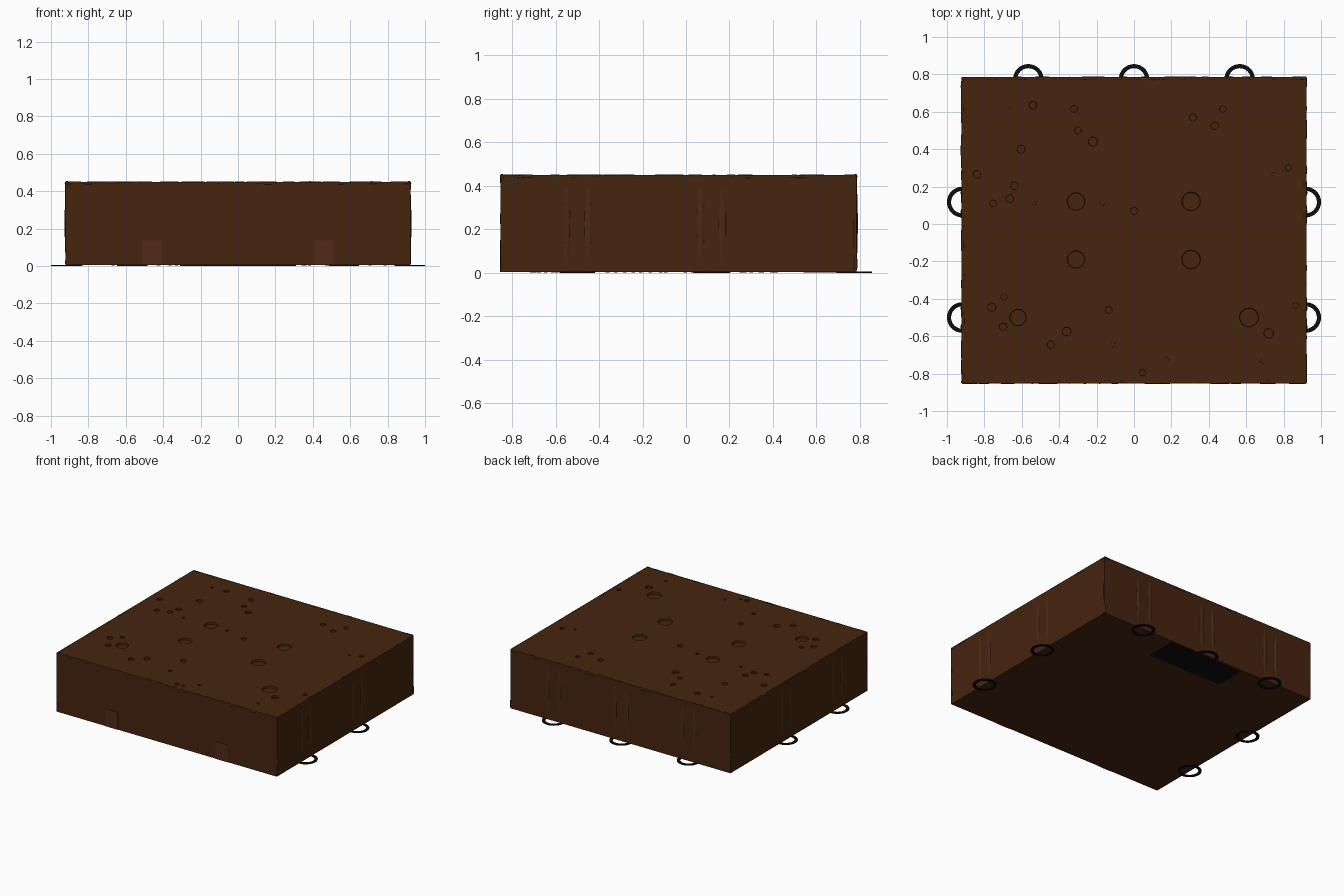
import bpy, bmesh, math, random
from mathutils import Matrix, Vector

if "Cube" in bpy.data.objects:
    bpy.data.objects.remove(bpy.data.objects["Cube"])

random.seed(4)
X, YF, YB, Z0, H = 0.922, -0.855, 0.785, 0.004, 0.45


def material(name, rgb):
    m = bpy.data.materials.new(name)
    m.diffuse_color = (*rgb, 1)
    m.use_nodes = True
    m.node_tree.nodes["Principled BSDF"].inputs["Base Color"].default_value = m.diffuse_color
    return m


BROWN = material("earth brown", (0.061, 0.018, 0.0048))
FOLD = material("warm brown", (0.068, 0.022, 0.007))
RUST = material("rust brown", (0.085, 0.022, 0.009))
BLACK = material("black", (0.004, 0.004, 0.005))


def finish(bm, name, mat, smooth=False):
    bmesh.ops.recalc_face_normals(bm, faces=bm.faces)
    me = bpy.data.meshes.new(name)
    for f in bm.faces:
        f.smooth = smooth
    bm.to_mesh(me)
    bm.free()
    me.materials.append(mat)
    ob = bpy.data.objects.new(name, me)
    bpy.context.collection.objects.link(ob)
    return ob


def box(name, lo, hi, mat):
    bm = bmesh.new()
    c = [(a + b) / 2 for a, b in zip(lo, hi)]
    s = [b - a for a, b in zip(lo, hi)]
    bmesh.ops.create_cube(bm, size=1, matrix=Matrix.Translation(c) @ Matrix.Diagonal((*s, 1)))
    return finish(bm, name, mat)


# main block
block = box("block", (-X, YF + 0.003, Z0), (X, YB, H), BROWN)

# round shallow pits in the top: x, y, radius
pits = [(-0.31, 0.12, .05), (0.305, 0.12, .053), (-0.31, -0.19, .05), (0.305, -0.19, .053),
        (-0.62, -0.5, .047), (0.615, -0.5, .054), (-0.54, .635, .022), (-0.32, .615, .019),
        (-0.22, .44, .026), (-0.605, .4, .023), (-0.84, .265, .022), (-0.755, .11, .019),
        (-0.665, .135, .022), (-0.64, .205, .022), (-0.3, .5, .02), (0.475, .615, .018),
        (0.315, .57, .021), (0.43, .525, .021), (0.825, .3, .018), (0.745, .265, .01),
        (-0.695, -.39, .018), (-0.76, -.445, .023), (-0.7, -.55, .022), (-0.36, -.575, .025),
        (-0.445, -.645, .021), (-0.115, -.645, .015), (-0.135, -.46, .02), (0.045, -.795, .018),
        (0.72, -.585, .027), (0.865, -.435, .017), (-0.17, .11, .012), (-0.535, .11, .011),
        (-0.655, .625, .01), (0.095, -.79, .011), (0.18, -.72, .01), (0.685, -.735, .011),
        (0.0, .07, .02)]
bm = bmesh.new()
for x, y, r in pits:
    d = min(0.014, r * 0.5)
    bmesh.ops.create_cone(bm, cap_ends=True, segments=24, radius1=r * 0.9, radius2=r,
                          depth=2 * d, matrix=Matrix.Translation((x, y, H)))
cutter = finish(bm, "pit_cutter", BROWN)
cutter.hide_render = True
cutter.hide_set(True)
mod = block.modifiers.new("pits", 'BOOLEAN')
mod.operation = 'DIFFERENCE'
mod.object = cutter
mod.solver = 'EXACT'
mod.use_self = True
bpy.context.view_layer.objects.active = block
bpy.ops.object.modifier_apply(modifier=mod.name)
bpy.data.objects.remove(cutter)


# frayed hems along the edges
def hem(name, a, b, r=0.009):
    a, b = Vector(a), Vector(b)
    n = max(8, int((b - a).length / 0.04))
    cu = bpy.data.curves.new(name, 'CURVE')
    cu.dimensions = '3D'
    cu.bevel_depth = r
    cu.bevel_resolution = 1
    cu.use_fill_caps = True
    sp = cu.splines.new('POLY')
    sp.points.add(n)
    for i, p in enumerate(sp.points):
        j = Vector([random.uniform(-0.002, 0.002) for _ in range(3)])
        p.co = (*(a.lerp(b, i / n) + j), 1)
        p.radius = random.uniform(0.8, 1.1)
    cu.materials.append(BROWN)
    ob = bpy.data.objects.new(name, cu)
    bpy.context.collection.objects.link(ob)


e = 0.007
for y, nm in ((YF + 0.01, "front"), (YB - e, "back")):
    hem(nm + "_hem", (-X + e, y, H - e), (X - e, y, H - e))
for s, nm in ((-1, "left"), (1, "right")):
    hem(nm + "_hem", (s * (X - e), YF + 0.01, H - e), (s * (X - e), YB - e, H - e))
    for y, yn in ((YF + 0.01, "front"), (YB - e, "back")):
        hem(f"{nm}_{yn}_corner_hem", (s * (X - e), y, 0.012), (s * (X - e), y, H - e))


# tether rings lying on the ground, with a pair of long folds above each
def tether(name, x, y, nx, ny):
    bm = bmesh.new()
    n = 32
    rows = []
    for r, z in ((0.06, 0), (0.082, 0), (0.082, 0.006), (0.06, 0.006)):
        rows.append([bm.verts.new((x - nx * 0.004 + r * math.cos(2 * math.pi * i / n),
                                   y - ny * 0.012 + r * math.sin(2 * math.pi * i / n), z))
                     for i in range(n)])
    for k in range(4):
        a, b = rows[k], rows[(k + 1) % 4]
        for i in range(n):
            j = (i + 1) % n
            bm.faces.new((a[i], a[j], b[j], b[i]))
    finish(bm, name + "_ring", BLACK)
    bm = bmesh.new()
    for t in (-0.05, 0.05):
        sx = 0.012 if nx else 0.021
        sy = 0.012 if ny else 0.021
        c = (x + ny * t - nx * 0.007, y + nx * t - ny * 0.007, (H + Z0) / 2)
        bmesh.ops.create_uvsphere(bm, u_segments=16, v_segments=16, radius=1,
                                  matrix=Matrix.Translation(c) @ Matrix.Diagonal((sx, sy, 0.222, 1)))
    finish(bm, name + "_folds", FOLD, True)


for i, x in enumerate((-0.565, 0, 0.565)):
    tether(f"back_{i + 1}", x, YB, 0, 1)
for s, nm in ((-1, "left"), (1, "right")):
    for i, y in enumerate((-0.5, 0.117)):
        tether(f"{nm}_{i + 1}", s * X, y, s, 0)
    # small flaps at the foot of the front
    box(nm + "_front_flap", (s * 0.46 - 0.05, YF, Z0), (s * 0.46 + 0.05, YF + 0.004, 0.135), RUST)

# dark plate under the back edge
box("bottom_plate", (-0.31, 0.54, 0.001), (0.31, 0.77, Z0 + 0.002), BLACK)

# tiny specks on the underside
bm = bmesh.new()
for _ in range(35):
    x, y = random.uniform(-0.85, 0.85), random.uniform(-0.8, 0.5)
    bmesh.ops.create_cone(bm, cap_ends=True, segments=8, radius1=0.008, radius2=0.008, depth=0.003,
                          matrix=Matrix.Translation((x, y, Z0)))
finish(bm, "bottom_specks", RUST)
